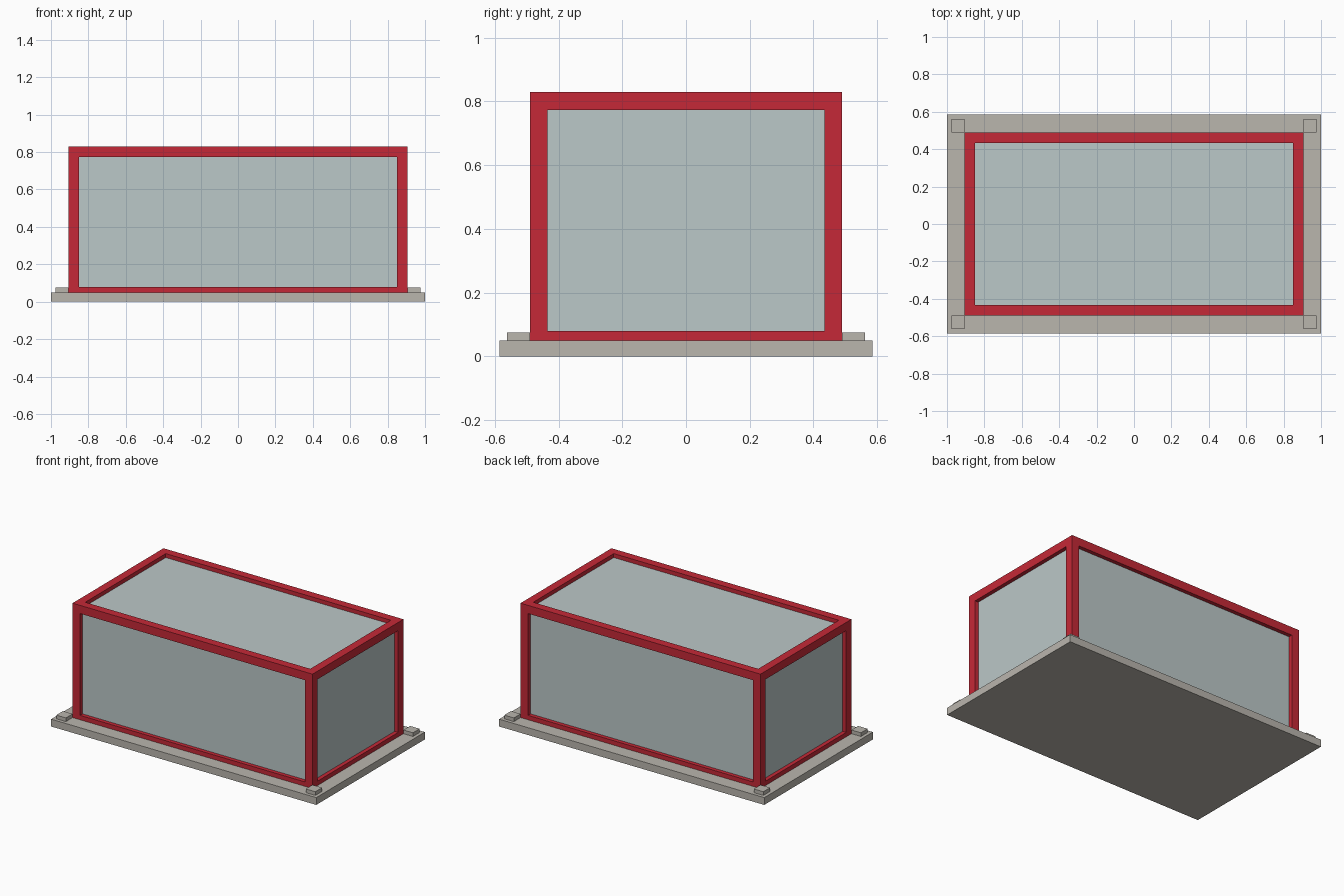
import bpy
from mathutils import Vector

cube = bpy.data.objects.get("Cube")
if cube:
    bpy.data.objects.remove(cube, do_unlink=True)


def make_material(name, rgb):
    mat = bpy.data.materials.new(name)
    mat.use_nodes = True
    colour = (*rgb, 1.0)
    mat.diffuse_color = colour
    mat.node_tree.nodes["Principled BSDF"].inputs["Base Color"].default_value = colour
    return mat


RED = make_material("red_paint", (0.56, 0.022, 0.038))
GLASS = make_material("pale_glass", (0.50, 0.58, 0.58))
STONE = make_material("warm_grey", (0.49, 0.465, 0.42))


def box(name, low, high, mat):
    """Axis-aligned box between two corners."""
    low, high = Vector(low), Vector(high)
    bpy.ops.mesh.primitive_cube_add(size=1, location=(low + high) / 2)
    obj = bpy.context.object
    obj.name = name
    obj.scale = high - low
    bpy.ops.object.transform_apply(location=False, rotation=False, scale=True)
    obj.data.materials.append(mat)
    return obj


X, Y = 0.905, 0.49           # frame half sizes
BASE, TOP = 0.05, 0.83       # slab top and frame top
BEAM = 0.056                 # beam thickness
SILL = 0.08                  # top of the bottom rails
INSET = 0.027                # glass recess
PAD = 0.072                  # corner pad width

# Base slab
box("base_slab", (-1, -0.585, 0), (1, 0.585, BASE), STONE)

# Recessed glazing
box("glazing", (INSET - X, INSET - Y, BASE),
    (X - INSET, Y - INSET, TOP - INSET), GLASS)


def span(sign, outer, width):
    """Low and high limits of a strip inside the outer edge on one side."""
    return sorted((sign * outer, sign * (outer - width)))


SIDES_X = {"right": -1, "left": 1}
SIDES_Y = {"front": -1, "back": 1}

# Corner posts and pads
for xn, sx in SIDES_X.items():
    for yn, sy in SIDES_Y.items():
        (x0, x1), (y0, y1) = span(sx, X, BEAM), span(sy, Y, BEAM)
        box(f"{yn}_{xn}_post", (x0, y0, BASE), (x1, y1, TOP), RED)
        (x0, x1), (y0, y1) = span(sx, X + PAD, PAD), span(sy, Y + PAD, PAD)
        box(f"{yn}_{xn}_pad", (x0, y0, BASE), (x1, y1, BASE + 0.025), STONE)

# Top and bottom rails between the posts
for level, z0, z1 in (("bottom", BASE, SILL), ("top", TOP - BEAM, TOP)):
    for yn, sy in SIDES_Y.items():
        y0, y1 = span(sy, Y, BEAM)
        box(f"{yn}_{level}_rail", (BEAM - X, y0, z0), (X - BEAM, y1, z1), RED)
    for xn, sx in SIDES_X.items():
        x0, x1 = span(sx, X, BEAM)
        box(f"{xn}_{level}_rail", (x0, BEAM - Y, z0), (x1, Y - BEAM, z1), RED)
